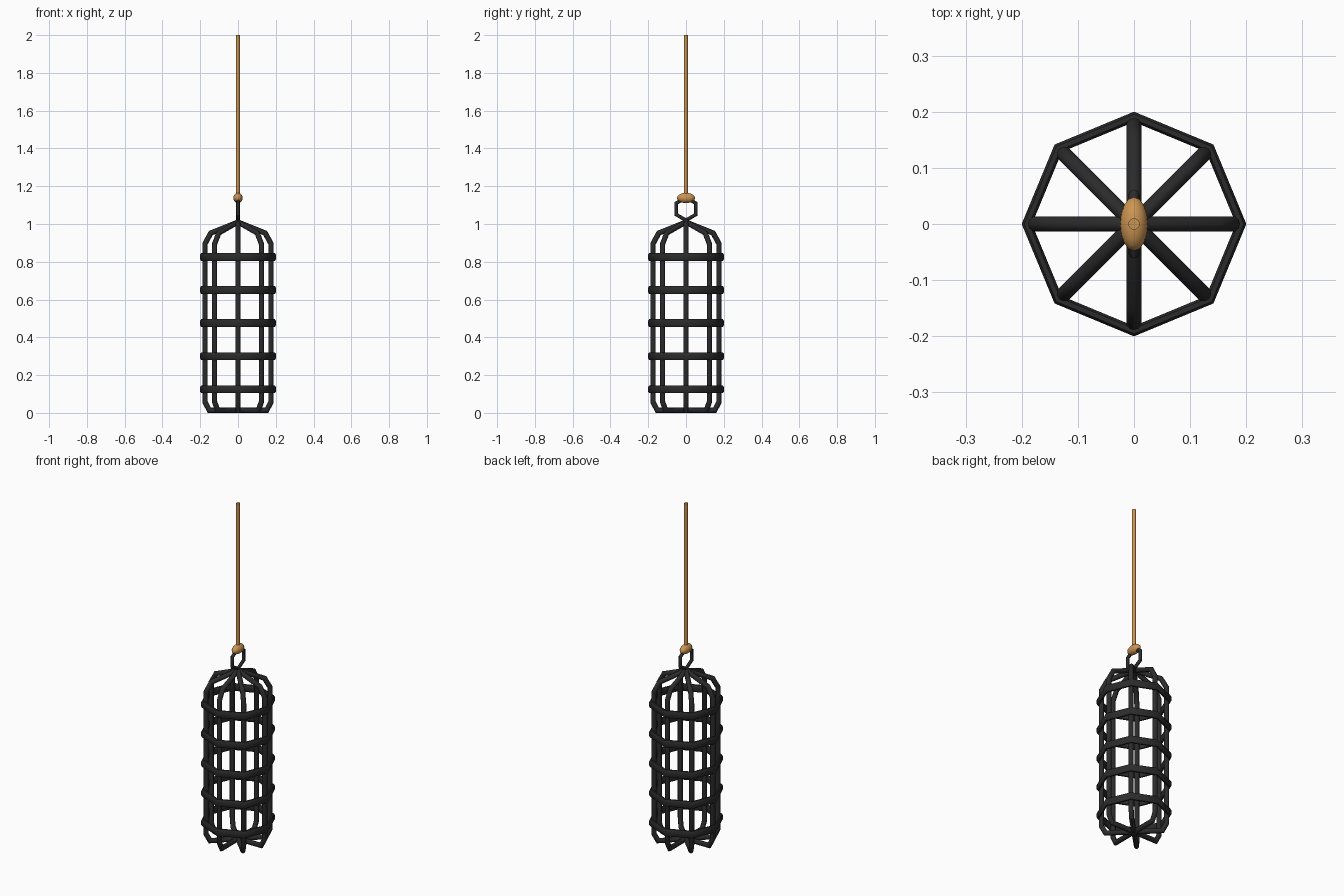
import bpy, bmesh, math
from mathutils import Vector, Matrix

if "Cube" in bpy.data.objects:
    bpy.data.objects.remove(bpy.data.objects["Cube"])


def material(name, col):
    m = bpy.data.materials.new(name)
    m.diffuse_color = (*col, 1)
    m.use_nodes = True
    m.node_tree.nodes["Principled BSDF"].inputs["Base Color"].default_value = m.diffuse_color
    return m


IRON = material("black iron", (0.024, 0.024, 0.025))
ROPE = material("tan rope", (0.60, 0.30, 0.085))


def sweep(bm, path, section, closed, mat):
    """Sweep a section (in-plane, out-of-plane) along a flat path with mitred corners."""
    pts = [Vector(p) for p in path]
    n, k = len(pts), len(section)
    rows = []
    for i, p in enumerate(pts):
        a = pts[i - 1] if (closed or i > 0) else None
        b = pts[(i + 1) % n] if (closed or i < n - 1) else None
        d1 = (p - a).normalized() if a is not None else (b - p).normalized()
        d2 = (b - p).normalized() if b is not None else d1
        n1, n2 = Vector((d1.y, -d1.x)), Vector((d2.y, -d2.x))
        m = (n1 + n2).normalized()
        m /= m.dot(n1)
        rows.append([bm.verts.new(mat @ Vector((p.x + m.x * u, p.y + m.y * u, v)))
                     for u, v in section])
    for i in range(n if closed else n - 1):
        r, s = rows[i], rows[(i + 1) % n]
        for j in range(k):
            bm.faces.new((r[j], r[(j + 1) % k], s[(j + 1) % k], s[j]))
    if not closed:
        bm.faces.new(rows[0])
        bm.faces.new(rows[-1])


def finish(name, bm, mat, angle):
    bmesh.ops.recalc_face_normals(bm, faces=bm.faces)
    me = bpy.data.meshes.new(name)
    bm.to_mesh(me)
    bm.free()
    me.materials.append(mat)
    ob = bpy.data.objects.new(name, me)
    bpy.context.collection.objects.link(ob)
    bpy.ops.object.select_all(action='DESELECT')
    ob.select_set(True)
    bpy.context.view_layer.objects.active = ob
    bpy.ops.object.shade_smooth_by_angle(angle=math.radians(angle))
    return ob


def circle(r, n, phase=0.0):
    return [(r * math.cos(2 * math.pi * i / n + phase),
             r * math.sin(2 * math.pi * i / n + phase)) for i in range(n)]


UPRIGHT = Matrix.Rotation(math.pi / 2, 4, 'X')  # path plane becomes x-z

# Eight bent cage bars, from the floor centre up to the apex
bar_path = [(0, 0.014), (0.152, 0.014), (0.175, 0.058),
            (0.175, 0.895), (0.144, 0.952), (0, 1.01)]
for i in range(8):
    bm = bmesh.new()
    sweep(bm, bar_path, circle(0.014, 10), False,
          Matrix.Rotation(i * math.pi / 4, 4, 'Z') @ UPRIGHT)
    finish(f"cage_bar_{i + 1}", bm, IRON, 38)

# Five octagonal hoops with a softened rectangular section
w, h = 0.0085, 0.021
hoop = [(w, -h * 0.6), (w, h * 0.6), (w * 0.5, h), (-w * 0.5, h),
        (-w, h * 0.6), (-w, -h * 0.6), (-w * 0.5, -h), (w * 0.5, -h)]
for i in range(5):
    bm = bmesh.new()
    sweep(bm, circle(0.191, 8), hoop, True, Matrix.Translation((0, 0, 0.125 + 0.175 * i)))
    finish(f"cage_hoop_{i + 1}", bm, IRON, 40)

# Six-sided hanging loop in the y-z plane
bm = bmesh.new()
sweep(bm, circle(0.06, 6, math.pi / 2), circle(0.0095, 8), True,
      Matrix.Translation((0, 0, 1.08)) @ Matrix.Rotation(math.pi / 2, 4, 'Z') @ UPRIGHT)
finish("hanging_loop", bm, IRON, 50)

# Rope knot
bm = bmesh.new()
bmesh.ops.create_uvsphere(bm, u_segments=16, v_segments=10, radius=1,
                          matrix=Matrix.Translation((0, 0, 1.138))
                          @ Matrix.Diagonal((0.025, 0.048, 0.027, 1)))
finish("rope_knot", bm, ROPE, 60)

# Rope
bm = bmesh.new()
bmesh.ops.create_cone(bm, cap_ends=True, segments=12, radius1=0.0102, radius2=0.0102,
                      depth=0.86, matrix=Matrix.Translation((0, 0, 1.57)))
finish("rope", bm, ROPE, 40)
